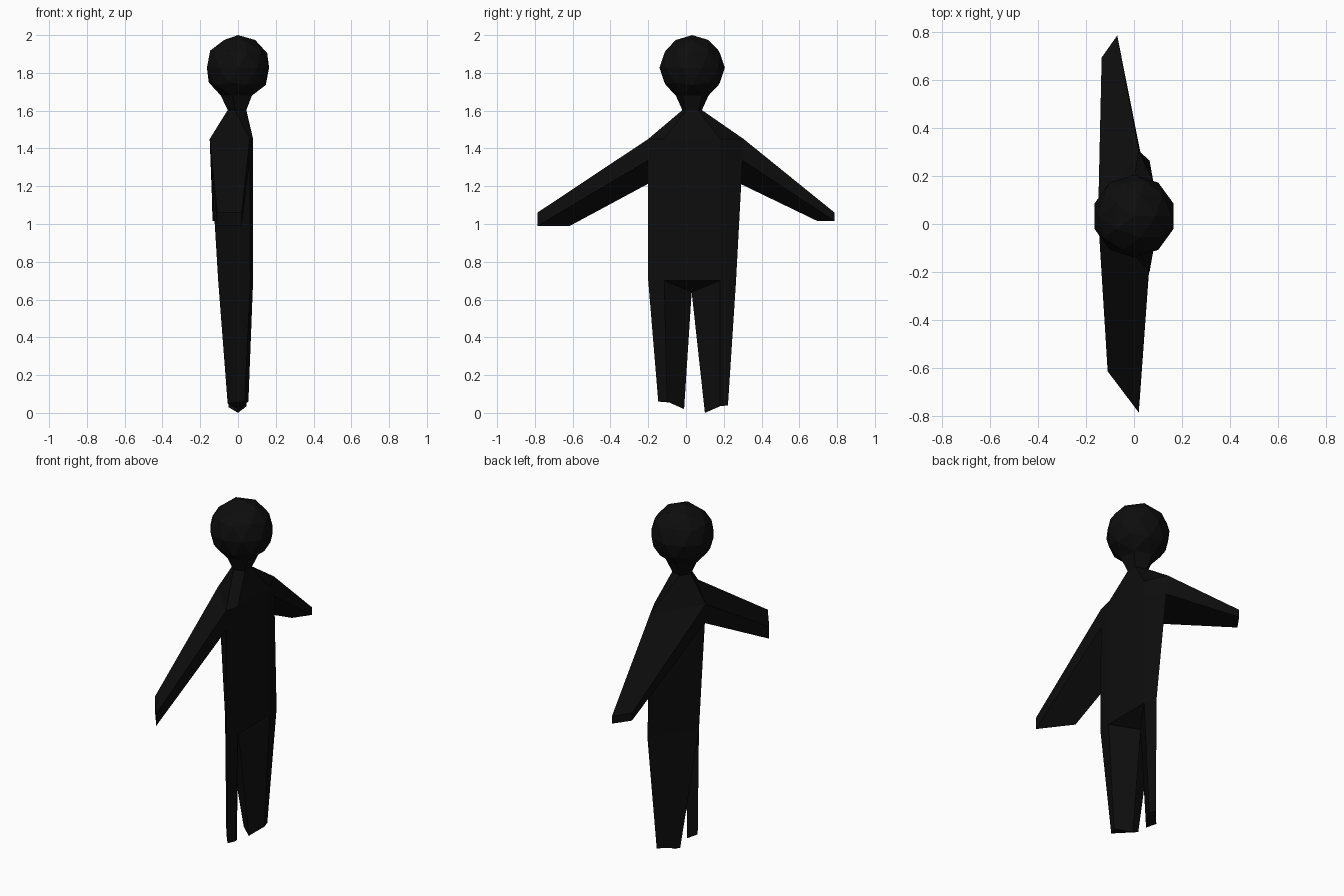
import bpy, bmesh, math
from mathutils import Vector, Matrix

if "Cube" in bpy.data.objects:
    bpy.data.objects.remove(bpy.data.objects["Cube"])

black = bpy.data.materials.new("near_black")
black.diffuse_color = (0.004, 0.004, 0.004, 1)
black.use_nodes = True
black.node_tree.nodes["Principled BSDF"].inputs["Base Color"].default_value = black.diffuse_color

CX, CY, CZ, R = 0.0, 0.0325, 1.827, 0.173   # head centre and radius


def finish(bm, name):
    bmesh.ops.recalc_face_normals(bm, faces=bm.faces)
    mesh = bpy.data.meshes.new(name)
    bm.to_mesh(mesh)
    bm.free()
    mesh.materials.append(black)
    bpy.context.collection.objects.link(bpy.data.objects.new(name, mesh))


def pentagon(radius, z):
    # back point first, then round by way of the -y side
    return [(CX + radius * math.cos(math.radians(a)),
             CY + radius * math.sin(math.radians(a)), z)
            for a in (180, -108, -36, 36, 108)]


# Head: low-poly ball, open at the bottom where the neck joins
bm = bmesh.new()
bmesh.ops.create_icosphere(bm, subdivisions=2, radius=R,
                           matrix=Matrix.Translation((CX, CY, CZ)))
pole = min(bm.verts, key=lambda v: v.co.z)
bmesh.ops.delete(bm, geom=[pole], context='VERTS')
finish(bm, "head")

# Body: five-sided torso with four-sided limbs drawn out of it
bm = bmesh.new()


def ring(points):
    return [bm.verts.new(p) for p in points]


def bridge(a, b, skip=()):
    n = len(a)
    for i in range(n):
        if i not in skip:
            j = (i + 1) % n
            bm.faces.new((a[i], a[j], b[j], b[i]))


def limb(base, end_points):
    end = ring(end_points)
    bridge(base, end)
    bm.faces.new(end)


# ring order: back, -y side, two front corners, +y side
shoulder_xy = [(-.15, .03), (.062, -.2), (.08, -.115), (.08, .18), (.02, .305)]
hip_xy = [(-.105, .03), (.065, -.2), (.08, -.115), (.08, .18), (.065, .265)]
t = 0.15
armpit_xy = [Vector(s).lerp(Vector(h), t) for s, h in zip(shoulder_xy, hip_xy)]

jaw = ring(pentagon(0.5257 * R, CZ - 0.8507 * R))
neck = ring(pentagon(0.0545, 1.603))
shoulder = ring([(x, y, 1.45) for x, y in shoulder_xy])
armpit = ring([(x, y, 1.337) for x, y in armpit_xy])
hip = ring([(x, y, 0.7) for x, y in hip_xy])
crotch = bm.verts.new((-.02, .03, .64))

bridge(jaw, neck)
bridge(neck, shoulder)
bridge(shoulder, armpit, skip=(0, 4))      # arm openings
bridge(armpit, hip)
bm.faces.new((hip[2], hip[3], crotch))

# Arms: back top, outer top, outer bottom, back bottom
for side, outer, back, low in ((1, (.02, -.787), (-.11, -.615), .99),
                               (4, (-.07, .787), (-.135, .695), 1.016)):
    base = [shoulder[0], shoulder[side], armpit[side], armpit[0]]
    limb(base, [(*back, 1.06), (*outer, 1.06), (*outer, low), (*back, low)])

# Legs: back, outer, front, inner
limb([hip[0], hip[1], hip[2], crotch],
     [(-.055, -.03, .05), (.035, -.147, .06), (.055, -.1, .06), (0, -.01, .02)])
limb([hip[0], hip[4], hip[3], crotch],
     [(-.05, .125, .03), (.035, .222, .04), (.045, .18, .035), (0, .1, 0)])
finish(bm, "body")
